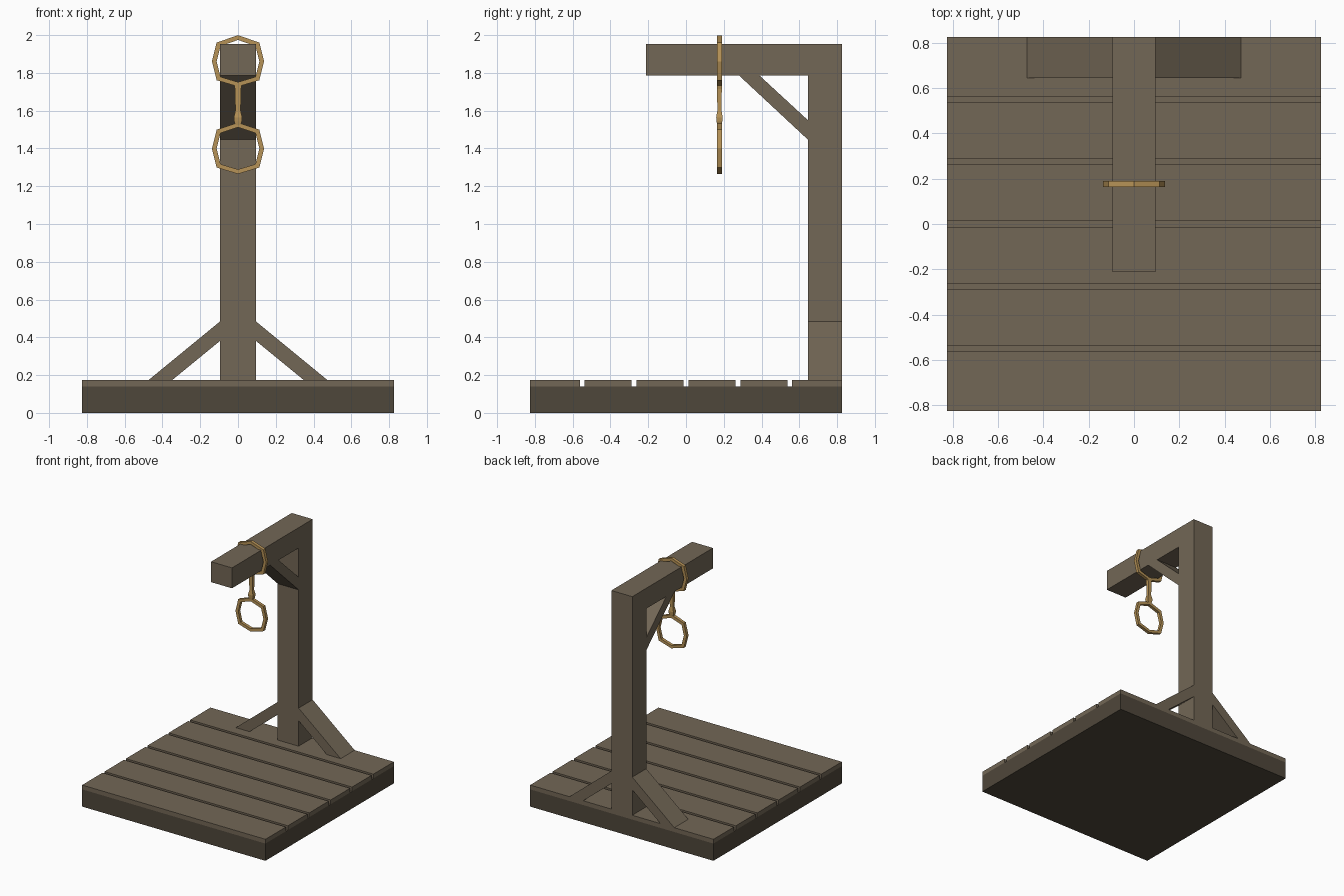
import bpy, bmesh
from mathutils import Vector

if "Cube" in bpy.data.objects:
    bpy.data.objects.remove(bpy.data.objects["Cube"], do_unlink=True)


def material(name, rgb):
    m = bpy.data.materials.new(name)
    m.use_nodes = True
    m.diffuse_color = (*rgb, 1)
    m.node_tree.nodes["Principled BSDF"].inputs["Base Color"].default_value = (*rgb, 1)
    return m


WOOD = material("weathered wood", (0.17, 0.135, 0.092))
DARK = material("dark wood", (0.078, 0.063, 0.043))
ROPE = material("tan rope", (0.47, 0.29, 0.095))


def finish(name, bm, *mats):
    bmesh.ops.recalc_face_normals(bm, faces=bm.faces)
    mesh = bpy.data.meshes.new(name)
    bm.to_mesh(mesh)
    bm.free()
    ob = bpy.data.objects.new(name, mesh)
    bpy.context.collection.objects.link(ob)
    for m in mats:
        mesh.materials.append(m)
    return ob


def box(name, x, y, z, *mats):
    """Box from (low, high) ranges."""
    bm = bmesh.new()
    bmesh.ops.create_cube(bm, size=1)
    for v in bm.verts:
        v.co = [r[0] if c < 0 else r[1] for r, c in zip((x, y, z), v.co)]
    return finish(name, bm, *mats)


def prism(name, outline, depth, mat):
    """Extrude a planar outline along the depth vector."""
    bm = bmesh.new()
    face = bm.faces.new([bm.verts.new(p) for p in outline])
    res = bmesh.ops.extrude_face_region(bm, geom=[face])
    top = [g for g in res["geom"] if isinstance(g, bmesh.types.BMVert)]
    bmesh.ops.translate(bm, vec=depth, verts=top)
    # the source cap stays in place and closes the solid
    if face not in bm.faces:
        bm.faces.new([v for v in bm.verts if v not in top])
    return finish(name, bm, mat)


def loft(name, rings, mat, closed):
    """Skin a series of equal sections; closed joins the last to the first."""
    bm = bmesh.new()
    rows = [[bm.verts.new(p) for p in r] for r in rings]
    n = len(rows[0])
    pairs = list(zip(rows, rows[1:]))
    if closed:
        pairs.append((rows[-1], rows[0]))
    else:
        bm.faces.new(rows[0])
        bm.faces.new(rows[-1])
    for a, b in pairs:
        for i in range(n):
            j = (i + 1) % n
            bm.faces.new((a[i], a[j], b[j], b[i]))
    return finish(name, bm, mat)


S = 0.825            # half width of the platform
DECK, FLOOR = 0.175, 0.14
W = 0.094            # half width of the timbers
POST_Y, TOP, BEAM_Z = 0.645, 1.953, 1.787

# Platform base, with the floor between the planks in plank colour
base = box("platform_base", (-S, S), (-S, S), (0, FLOOR), DARK, WOOD)
for f in base.data.polygons:
    f.material_index = int(f.normal.z > 0.5)

# Deck planks
pitch, gap = S / 3, 0.025
for i in range(6):
    lo = -S + i * pitch + (gap / 2 if i > 0 else 0)
    hi = -S + (i + 1) * pitch - (gap / 2 if i < 5 else 0)
    box(f"deck_plank_{i + 1}", (-S, S), (lo, hi), (FLOOR, DECK), WOOD)

# Post and overhead beam
box("post", (-W, W), (POST_Y, S), (DECK, BEAM_Z), WOOD)
box("beam", (-W, W), (-0.212, S), (BEAM_Z, TOP), WOOD)

# Diagonal braces
prism("beam_brace",
      [(-W, 0.28, BEAM_Z), (-W, 0.388, BEAM_Z), (-W, POST_Y, 1.55), (-W, POST_Y, 1.447)],
      Vector((2 * W, 0, 0)), WOOD)
for side, s in (("left", 1), ("right", -1)):
    prism(f"foot_brace_{side}",
          [(s * W, POST_Y, 0.485), (s * W, POST_Y, 0.382),
           (s * 0.347, POST_Y, DECK), (s * 0.472, POST_Y, DECK)],
          Vector((0, S - POST_Y, 0)), WOOD)

# Rope rings: eight-sided square-section loops
ROPE_Y, T = 0.177, 0.0125
half = [(0, 0.138), (0.113, 0.1), (0.138, 0), (0.113, -0.1), (0, -0.134)]
loop = half + [(-x, z) for x, z in reversed(half[1:-1])]
for name, cz in (("beam_rope_ring", 1.861), ("hanging_rope_ring", 1.399)):
    sections = []
    for x, z in loop:
        k = 0.82
        sections.append([(x, ROPE_Y - T, cz + z), (x, ROPE_Y + T, cz + z),
                         (x * k, ROPE_Y + T, cz + z * k), (x * k, ROPE_Y - T, cz + z * k)])
    loft(name, sections, ROPE, True)

# Rope stem with its knot: height, half width, half depth
stem = [(1.742, 0.022, T), (1.715, 0.016, T), (1.6, 0.014, 0.011),
        (1.565, 0.022, 0.017), (1.543, 0.02, 0.015), (1.525, 0.014, T)]
loft("rope_stem",
     [[(-w, ROPE_Y - d, z), (w, ROPE_Y - d, z), (w, ROPE_Y + d, z), (-w, ROPE_Y + d, z)]
      for z, w, d in stem], ROPE, False)
